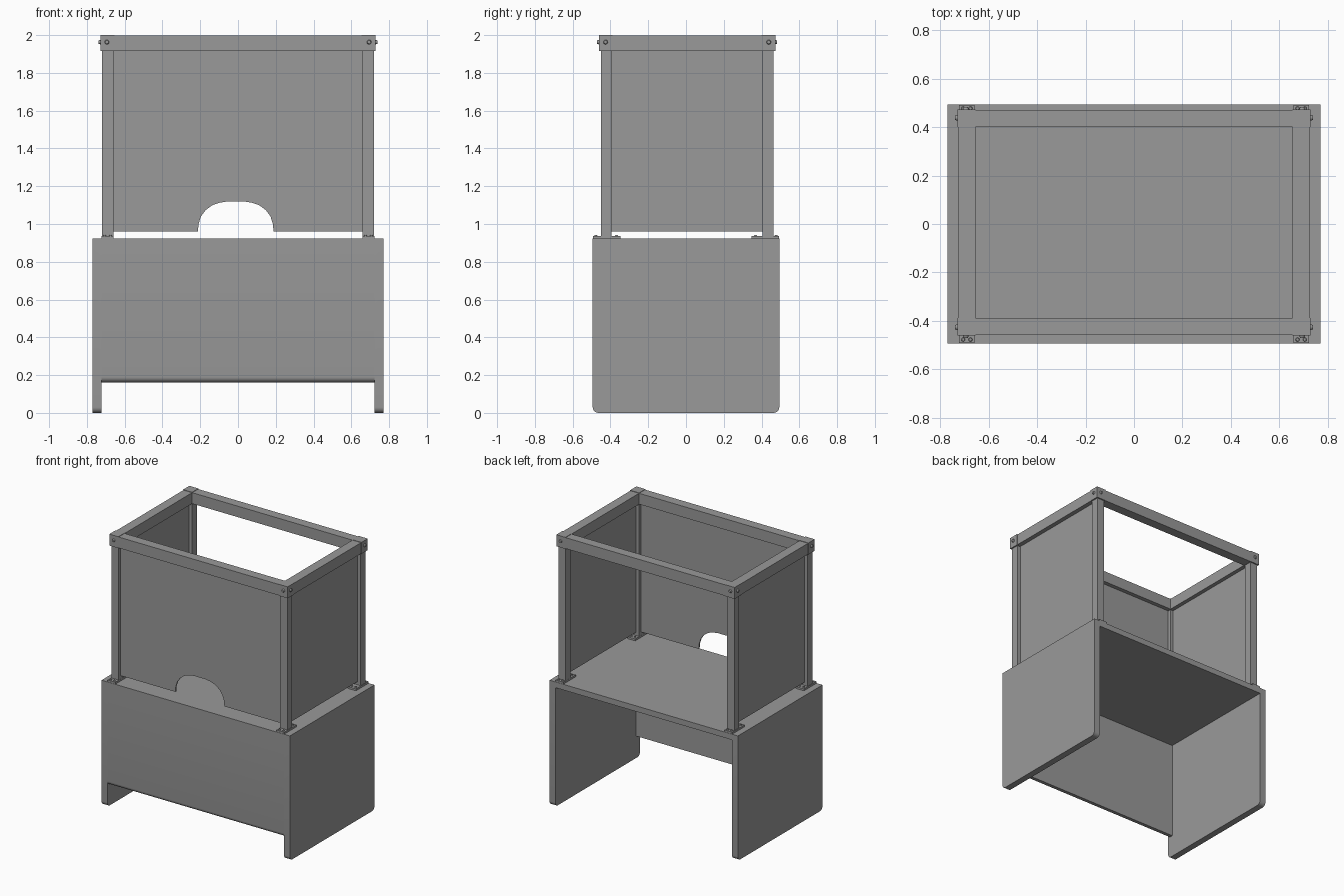
import bpy, bmesh, math
from mathutils import Matrix, Vector

if "Cube" in bpy.data.objects:
    bpy.data.objects.remove(bpy.data.objects["Cube"])

CY = 0.006  # the upper frame sits slightly behind the desk centre

GREY = bpy.data.materials.new('dark_grey')
GREY.diffuse_color = (0.32, 0.32, 0.32, 1)
GREY.use_nodes = True
GREY.node_tree.nodes["Principled BSDF"].inputs["Base Color"].default_value = GREY.diffuse_color


def finish(name, bm, smooth=False):
    bmesh.ops.recalc_face_normals(bm, faces=bm.faces[:])
    me = bpy.data.meshes.new(name)
    bm.to_mesh(me)
    bm.free()
    me.materials.append(GREY)
    ob = bpy.data.objects.new(name, me)
    bpy.context.collection.objects.link(ob)
    if smooth:
        bpy.ops.object.select_all(action='DESELECT')
        ob.select_set(True)
        bpy.context.view_layer.objects.active = ob
        bpy.ops.object.shade_smooth_by_angle(angle=math.radians(35))
    return ob


def add_box(bm, x, y, z):
    m = Matrix.LocRotScale(
        Vector((sum(x) / 2, sum(y) / 2, sum(z) / 2)), None,
        Vector((abs(x[1] - x[0]), abs(y[1] - y[0]), abs(z[1] - z[0]))))
    bmesh.ops.create_cube(bm, size=1, matrix=m)


def box(name, x, y, z):
    bm = bmesh.new()
    add_box(bm, x, y, z)
    return finish(name, bm)


def prism(pts, y0, y1):
    """Extrude an XZ outline along y."""
    bm = bmesh.new()
    f = bm.faces.new([bm.verts.new((x, y0, z)) for x, z in pts])
    ext = bmesh.ops.extrude_face_region(bm, geom=[f])
    vs = [v for v in ext['geom'] if isinstance(v, bmesh.types.BMVert)]
    bmesh.ops.translate(bm, verts=vs, vec=(0, y1 - y0, 0))
    # extruding a lone face can drop the starting cap
    bm.edges.ensure_lookup_table()
    rim = [e for e in bm.edges if e.is_boundary]
    if rim:
        bmesh.ops.contextual_create(bm, geom=rim)
    return bm


def round_edges(bm, test, r, seg=6):
    es = [e for e in bm.edges if test(*[v.co for v in e.verts])]
    bmesh.ops.bevel(bm, geom=es, offset=r, segments=seg, profile=0.5, affect='EDGES')


def bolt(name, pos, axis, r=0.012, h=0.009):
    """Low tapered bolt head standing on pos and facing along axis."""
    bm = bmesh.new()
    rot = Vector((0, 0, 1)).rotation_difference(Vector(axis)).to_matrix().to_4x4()
    bmesh.ops.create_cone(bm, cap_ends=True, segments=16, radius1=r, radius2=r * 0.75, depth=h,
                          matrix=Matrix.Translation(Vector(pos) + Vector(axis) * h / 2) @ rot)
    finish(name, bm, True)


# Desk top and legs: one upside-down U, lower corners rounded
W, T, H, D = 0.77, 0.048, 0.922, 0.494
bm = prism([(-W, 0), (-W, H), (W, H), (W, 0), (W - T, 0), (W - T, H - 0.042),
            (-W + T, H - 0.042), (-W + T, 0)], -D, D)
round_edges(bm, lambda a, b: abs(a.z) < 1e-4 and abs(b.z) < 1e-4 and abs(a.y - b.y) < 1e-4, 0.03)
finish('desk_body', bm, True)

# Front modesty panel, lower front edge rounded
bm = bmesh.new()
add_box(bm, (-W + T, W - T), (-D, -D + 0.045), (0.162, H - 0.042))
round_edges(bm, lambda a, b: max(a.z, b.z) < 0.17 and max(a.y, b.y) < -D + 0.001, 0.028)
finish('front_desk_panel', bm, True)

# Posts, foot plates, corner brackets and bolts
for sx, side in ((-1, 'left'), (1, 'right')):
    for sy, end in ((-1, 'front'), (1, 'back')):
        n = f'{end}_{side}_'
        Y = lambda v: CY + sy * v
        box(n + 'post', (sx * 0.659, sx * 0.719), (Y(0.400), Y(0.457)), (H, 1.95))
        box(n + 'foot_plate', (sx * 0.658, sx * 0.722), (sy * 0.346, sy * 0.492), (H, 0.936))
        for y in (0.368, 0.477):
            for x in (0.675, 0.705):
                bolt(n + 'foot_bolt', (sx * x, sy * y, 0.936), (0, 0, 1), 0.008, 0.006)
        box(n + 'bracket', (sx * 0.655, sx * 0.729), (Y(0.394), Y(0.467)), (1.915, 2.0))
        bolt(n + 'bolt_y', (sx * 0.694, Y(0.467), 1.963), (0, sy, 0))
        bolt(n + 'bolt_x', (sx * 0.729, Y(0.432), 1.963), (sx, 0, 0))

# Top rails, and side screens set between the posts
for s, a, b in ((-1, 'front', 'left'), (1, 'back', 'right')):
    box(a + '_rail', (-0.66, 0.66), (CY + s * 0.394, CY + s * 0.464), (1.916, 1.997))
    box(b + '_rail', (s * 0.655, s * 0.726), (CY - 0.40, CY + 0.40), (1.916, 1.997))
    box(b + '_screen', (s * 0.684, s * 0.694), (CY - 0.404, CY + 0.404), (0.96, 1.94))

# Front screen with arched pass-through
cx, zb = -0.012, 0.96
half = [(0.2, zb), (0.197, 1.0), (0.184, 1.04), (0.16, 1.073),
        (0.125, 1.099), (0.085, 1.113), (0.045, 1.119)]
arch = [(cx - x, z) for x, z in half] + [(cx + x, z) for x, z in reversed(half)]
outline = [(-0.663, zb)] + arch + [(0.663, zb), (0.663, 1.94), (-0.663, 1.94)]
finish('front_screen', prism(outline, CY - 0.434, CY - 0.424), True)
